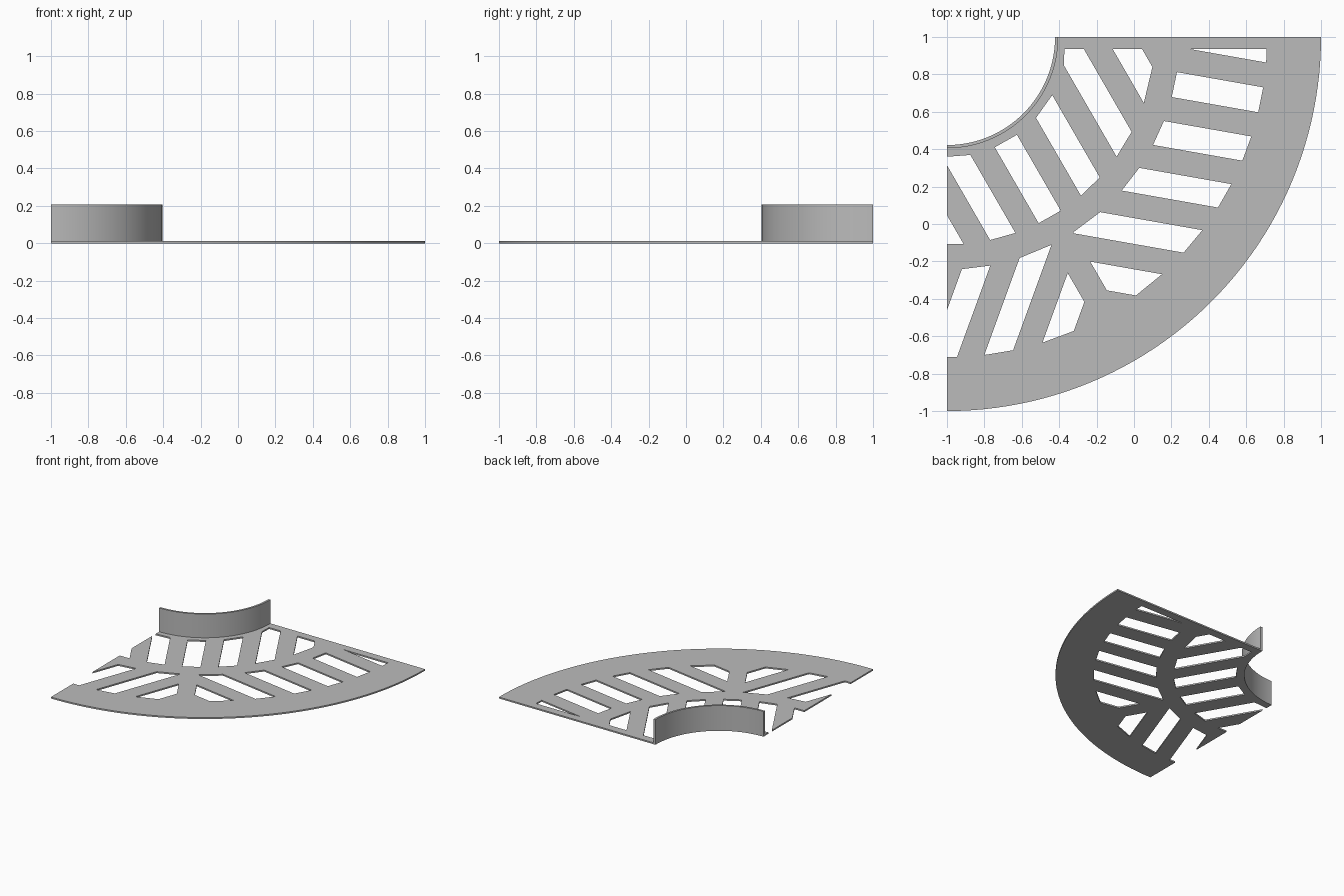
import bpy, bmesh, math
from mathutils import Vector

if "Cube" in bpy.data.objects:
    bpy.data.objects.remove(bpy.data.objects["Cube"])

CENTRE = Vector((-1.0, 1.0, 0.0))   # shared centre of all the arcs
PLATE_T, WALL_H = 0.012, 0.207
R_IN, R_WALL, R_OUT = 0.578, 0.595, 2.0

grey = bpy.data.materials.new("grey")
grey.diffuse_color = (0.5, 0.5, 0.5, 1)
grey.use_nodes = True
grey.node_tree.nodes["Principled BSDF"].inputs["Base Color"].default_value = grey.diffuse_color


def to_object(bm, name):
    bmesh.ops.recalc_face_normals(bm, faces=bm.faces)
    mesh = bpy.data.meshes.new(name)
    bm.to_mesh(mesh)
    bm.free()
    mesh.materials.append(grey)
    ob = bpy.data.objects.new(name, mesh)
    bpy.context.collection.objects.link(ob)
    return ob


def extrude_up(bm, faces, height):
    ext = bmesh.ops.extrude_face_region(bm, geom=faces)
    verts = [g for g in ext["geom"] if isinstance(g, bmesh.types.BMVert)]
    bmesh.ops.translate(bm, verts=verts, vec=(0, 0, height))


def quarter_ring(name, r0, r1, height, steps):
    """Quarter ring sweeping from the left edge to the back edge."""
    bm = bmesh.new()
    angles = [-math.pi / 2 * (1 - i / steps) for i in range(steps + 1)]
    pts = [(r1, a) for a in angles] + [(r0, a) for a in reversed(angles)]
    face = bm.faces.new([bm.verts.new(CENTRE + Vector((r * math.cos(a), r * math.sin(a), 0)))
                         for r, a in pts])
    extrude_up(bm, [face], height)
    return to_object(bm, name)


def add_slots(bm, angle, first, count, r0, r1, clips):
    """Parallel slots between two radii, each trimmed by the clip planes."""
    a = math.radians(angle)
    along = Vector((math.cos(a), math.sin(a), 0))
    across = Vector((-math.sin(a), math.cos(a), 0))
    for i in range(count):
        slot = bmesh.new()
        lo = first - 0.2695 * i - across.dot(CENTRE)
        corners = []
        for off, r in ((lo, r0), (lo, r1), (lo + 0.136, r1), (lo + 0.136, r0)):
            reach = math.sqrt(max(r * r - off * off, 0))
            corners.append(CENTRE + across * off + along * reach)
        slot.faces.new([slot.verts.new(c + Vector((0, 0, -0.05))) for c in corners])
        for point, normal in clips:
            bmesh.ops.bisect_plane(slot, geom=slot.verts[:] + slot.edges[:] + slot.faces[:],
                                   plane_co=point, plane_no=normal, clear_outer=True)
        extrude_up(slot, slot.faces[:], 0.1)
        part = bpy.data.meshes.new("slot")
        slot.to_mesh(part)
        slot.free()
        bm.from_mesh(part)
        bpy.data.meshes.remove(part)


# Slots: one inner fan band, two outer bands either side of a radial rib
back = (Vector((0, 0.935, 0)), Vector((0, 1, 0)))
rib = Vector((math.sin(math.radians(60)), 0.5, 0))
bm = bmesh.new()
add_slots(bm, -60, 0.369, 6, 0.643, 1.11, [back])
add_slots(bm, -10, 0.973, 6, 1.244, 1.712, [back, (rib * -0.303, -rib)])
add_slots(bm, -110, -0.243, 3, 1.244, 1.712, [(rib * -0.438, rib)])
cutter = to_object(bm, "slot_cutter")
cutter.hide_render = True
cutter.hide_set(True)

# Slotted base plate
plate = quarter_ring("base_plate", R_IN, R_OUT, PLATE_T, 48)
cut = plate.modifiers.new("slots", "BOOLEAN")
cut.operation = "DIFFERENCE"
cut.solver = "EXACT"
cut.object = cutter

# Upright collar around the inner arc
collar = quarter_ring("collar", R_IN, R_WALL, WALL_H, 32)
for ob in (plate, collar):
    bpy.context.view_layer.objects.active = ob
    ob.select_set(True)
bpy.ops.object.shade_smooth_by_angle(angle=math.radians(30))
